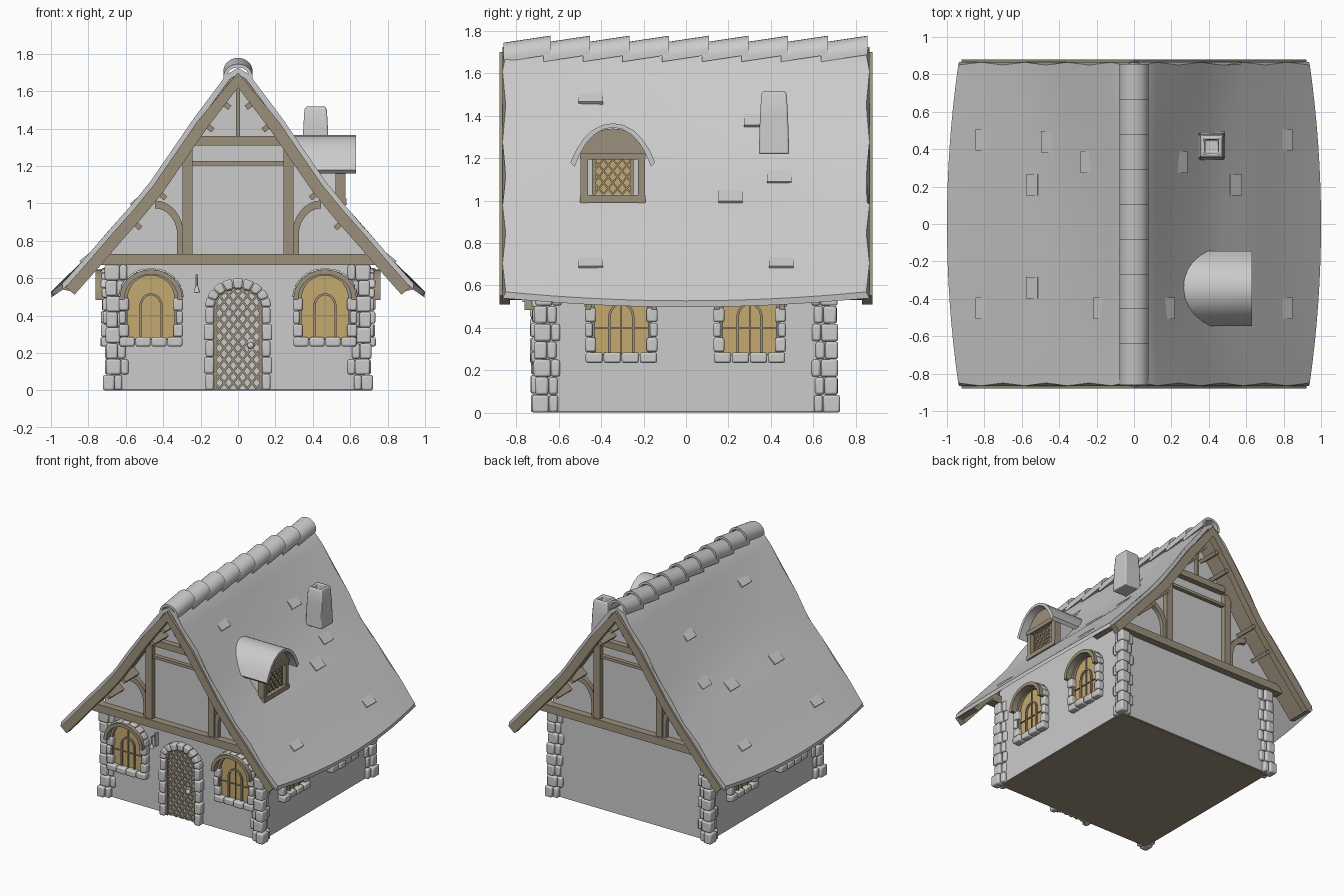
import bpy, bmesh, random
from math import sin, cos, pi, atan2, hypot
from mathutils import Matrix, Euler

if "Cube" in bpy.data.objects:
    bpy.data.objects.remove(bpy.data.objects["Cube"])

random.seed(4)

def material(name, rgb):
    m = bpy.data.materials.new(name)
    m.diffuse_color = (*rgb, 1)
    m.use_nodes = True
    m.node_tree.nodes["Principled BSDF"].inputs["Base Color"].default_value = m.diffuse_color
    return m

WOOD = material("wood", (0.33, 0.28, 0.20))
AMBER = material("amber_glass", (0.56, 0.40, 0.16))

def finish(name, bm, mat=None, bevel=0, angle=0.6):
    bmesh.ops.recalc_face_normals(bm, faces=bm.faces)
    me = bpy.data.meshes.new(name)
    bm.to_mesh(me)
    bm.free()
    ob = bpy.data.objects.new(name, me)
    bpy.context.collection.objects.link(ob)
    if mat:
        me.materials.append(mat)
    if bevel:
        b = ob.modifiers.new("bevel", 'BEVEL')
        b.width, b.segments = bevel, 2
    bpy.ops.object.select_all(action='DESELECT')
    ob.select_set(True)
    bpy.context.view_layer.objects.active = ob
    bpy.ops.object.shade_smooth_by_angle(angle=angle)

def box(bm, loc, size, rot=(0, 0, 0)):
    m = Matrix.Translation(loc) @ Euler(rot).to_matrix().to_4x4() @ Matrix.Diagonal((*size, 1))
    bmesh.ops.create_cube(bm, size=1, matrix=m)

def loft(bm, rings):
    vs = [[bm.verts.new(p) for p in r] for r in rings]
    n = len(vs[0])
    for a, b in zip(vs, vs[1:]):
        for i in range(n):
            bm.faces.new((a[i], a[(i + 1) % n], b[(i + 1) % n], b[i]))
    bm.faces.new(vs[0])
    bm.faces.new(vs[-1])

# 2D (u, z) shapes are put on a wall by a place(u, depth, z) function
def band(bm, A, B, place, d0, d1):
    loft(bm, [[place(a[0], d0, a[1]), place(b[0], d0, b[1]),
               place(b[0], d1, b[1]), place(a[0], d1, a[1])] for a, b in zip(A, B)])

def prism(bm, pts, place, d0, d1):
    loft(bm, [[place(u, d, z) for u, z in pts] for d in (d0, d1)])

def bar(bm, p, q, w, place, d0, d1):
    dx, dz = q[0] - p[0], q[1] - p[1]
    l = hypot(dx, dz)
    nx, nz = -dz / l * w / 2, dx / l * w / 2
    band(bm, [(p[0] + nx, p[1] + nz), (q[0] + nx, q[1] + nz)],
         [(p[0] - nx, p[1] - nz), (q[0] - nx, q[1] - nz)], place, d0, d1)

def arch(hw, z0, zs, rise, n=14):
    return ([(hw, z0)] + [(hw * cos(pi * i / n), zs + rise * sin(pi * i / n)) for i in range(n + 1)]
            + [(-hw, z0)])

def voussoirs(bm, outer, inner, zs, place, d0, d1, n):
    for i in range(n):
        a0, a1 = pi * (i + 0.04) / n, pi * (i + 0.96) / n
        pt = lambda s, a: (s[0] * cos(a), zs + s[1] * sin(a))
        band(bm, [pt(outer, a0), pt(outer, a1)], [pt(inner, a0), pt(inner, a1)],
             place, d0, d1 + random.uniform(-.008, .008))

def lattice(bm, inside, z0, z1, step, w, place, d0, d1):
    for s in (1, -1):
        for k in range(-30, 30):
            pts = [(s * ((z1 - z0) * t / 80 + k * step) * 0.8, z0 + (z1 - z0) * t / 80)
                   for t in range(81)]
            pts = [p for p in pts if inside(*p)]
            if len(pts) > 3:
                bar(bm, pts[0], pts[-1], w, place, d0, d1)

def wall(axis, sign, c=0):
    if axis == 'y':
        return lambda u, d, z: (c + u, sign * d, z)
    return lambda u, d, z: (sign * d, c + u, z)

# Roof profile, right half; the roof sags between the gables
P = [(0, 1.725), (.06, 1.69), (.12, 1.61), (.24, 1.45), (.36, 1.275), (.47, 1.115), (.58, .98),
     (.70, .845), (.82, .705), (.94, .57)]

def sag(x, y):
    x = min(abs(x), .56)
    return .06 * (1 - (y / .85) ** 2) * sin(pi * x / .56)

def offset(Q, k, d):
    if k == 0:
        return (0, Q[0][1] - d * 1.25)
    a, b = Q[k - 1], Q[min(k + 1, len(Q) - 1)]
    l = hypot(b[0] - a[0], b[1] - a[1])
    return (Q[k][0] + (b[1] - a[1]) / l * d, Q[k][1] - (b[0] - a[0]) / l * d)

def full(d, Q=P):
    r = [offset(Q, k, d) for k in range(len(Q))]
    if d == .03:  # plumb-cut eave of the shell
        r[-1] = (Q[-1][0] - .004, Q[-1][1] - .03)
    return [(-x, z) for x, z in r[:0:-1]] + r

def barge(d, peak):
    r = [(0, peak)] + [offset(P, k, d) for k in range(3, len(P))]
    return [(-x, z) for x, z in r[:0:-1]] + r

def roof_at(x, y=.85):
    for a, b in zip(P, P[1:]):
        if x <= b[0]:
            break
    s = (b[1] - a[1]) / (b[0] - a[0])
    return a[1] + s * (x - a[0]) - sag(x, y), atan2(s, 1)

def roof_x(z, y):
    return next(i / 500 for i in range(480) if roof_at(i / 500, y)[0] <= z)

# Roof shell with bowed eaves and stepped gable edges
bm = bmesh.new()
rings = []
for j in range(17):
    y = -.85 + 1.7 * j / 16
    e = .06 * (1 - (y / .85) ** 2)
    Q = P[:-1] + [(P[-1][0] + e, P[-1][1] - .7 * e)]
    pts = full(0, Q) + full(.03, Q)[::-1]
    end = {0: -1, 16: 1}.get(j, 0)
    rings.append([(x, y + end * .015 * (i % 2), z - sag(x, y)) for i, (x, z) in enumerate(pts)])
loft(bm, rings)
finish("roof", bm)

# Loose raised slates
bm = bmesh.new()
both = [(.81, .45), (.25, .33), (.54, .21), (.81, -.45), (.18, -.45)]
for s, x, y in [(s, *p) for p in both for s in (1, -1)] + [(1, .45, .44), (-1, .46, .44), (-1, .54, -.34)]:
    z, a = roof_at(x, y)
    box(bm, (s * x, y, z - .008), (.08, .115, .022), (0, s * (-a - .2), 0))
finish("loose_slates", bm)

# Ridge tiles, each tilted over the next
bm = bmesh.new()
for i in range(9):
    y0 = -.86 + .187 * i
    band(bm, arch(.078, 1.655, 1.675, .07), arch(.06, 1.655, 1.675, .052),
         lambda u, d, z: (u, y0 + d, z + .15 * d), 0, .22)
finish("ridge_tiles", bm)

# Plaster walls with gables, and floor
bm = bmesh.new()
gable = [p for p in full(.055) if abs(p[0]) < .65]
prism(bm, [(-.68, .005), (-.68, .8)] + gable + [(.68, .8), (.68, .005)], wall('y', 1), -.68, .68)
finish("walls", bm)
bm = bmesh.new()
box(bm, (0, 0, .01), (1.34, 1.34, .02))
finish("floor", bm, WOOD)

# Gable timbers, bargeboards and purlin ends on front and back
bm = bmesh.new()
for sg in (-1, 1):
    pl = wall('y', sg)
    band(bm, barge(.025, 1.70), barge(.088, 1.62), pl, .83, .88)
    band(bm, full(.03), full(.058), pl, .66, .84)
    bar(bm, (-.76, .70), (.76, .70), .06, pl, .66, .735)
    bar(bm, (-.24, 1.335), (.24, 1.335), .05, pl, .66, .725)
    bar(bm, (-.29, 1.215), (.29, 1.215), .022, pl, .66, .71)
    bar(bm, (0, 1.34), (0, 1.64), .02, pl, .66, .71)
    for s in (-1, 1):
        bar(bm, (s * .27, .72), (s * .27, 1.3), .055, pl, .66, .72)
        A, B = [], []
        for i in range(9):
            a = pi / 2 * i / 8
            for L, r in ((A, .155), (B, .12)):
                L.append((s * (.445 - r * cos(a)), .83 + r * 1.2 * sin(a)))
        A.insert(0, (s * .29, .73))
        B.insert(0, (s * .325, .73))
        band(bm, A, B, pl, .66, .71)
        for x in (.14, .23, .48, .61):
            z, a = roof_at(x)
            n = (sin(a), -cos(a))
            bar(bm, (s * (x + n[0] * .04), z + n[1] * .04),
                (s * (x + n[0] * .12), z + n[1] * .12), .028, pl, .67, .85)
finish("gable_timbers", bm, WOOD)

# Corner quoins
bm = bmesh.new()
for sx in (-1, 1):
    for sy in (-1, 1):
        for r in range(8):
            z, g = .042 + r * .084, (.012 if r == 0 else random.uniform(-.006, .004))
            w = .08 if r % 2 else .062
            v = .142 - w
            o = .71 + g
            box(bm, (sx * (o - w / 2), sy * (o + .005 - v / 2), z), (w, v, .083))
            box(bm, (sx * (o - w - .02), sy * (.70 + g - .03), z), (.042, .06, .08))
            box(bm, (sx * (.695 + g - .03), sy * (o - v - .018), z), (.06, .042, .08))
finish("corner_stones", bm, None, .011, 1.2)

# Arched windows, two in front and two on each side
glass, frame, stone = bmesh.new(), bmesh.new(), bmesh.new()
for pl in ([wall('y', -1, c) for c in (-.465, .465)]
           + [wall('x', s, c) for s in (-1, 1) for c in (-.305, .3)]):
    prism(glass, arch(.135, .27, .49, .13), pl, .6, .692)
    for w, t, z0, zs, h, d in ((.145, .02, .275, .49, .145, .715), (.168, .026, .485, .495, .152, .762),
                               (.062, .012, .28, .45, .07, .705)):
        band(frame, arch(w, z0, zs, h), arch(w - t, z0, zs, h - t), pl, .66, d)
    bar(frame, (-.13, .40), (.13, .40), .006, pl, .66, .70)
    bar(frame, (0, .28), (0, .61), .006, pl, .66, .70)
    voussoirs(stone, (.176, .162), (.15, .136), .495, pl, .66, .735, 9)
    for i in range(4):
        u = -.17 + .085 * i
        bar(stone, (u + .002, .26), (u + .083, .26), .05, pl, .66, .725 + random.uniform(0, .012))
    for s in (-1, 1):
        for i in range(3):
            w = .052 if i % 2 == 0 else .036
            u, z = s * (.171 - w / 2), .287 + i * .07
            bar(stone, (u, z), (u, z + .067), w, pl, .66, .722 + random.uniform(0, .012))
finish("window_glass", glass, AMBER)
finish("window_frames", frame, WOOD)

# Door with stone surround, lattice, handle
pl = wall('y', -1)
voussoirs(stone, (.178, .155), (.128, .1), .445, pl, .66, .73, 9)
for s in (-1, 1):
    for i in range(5):
        w = .055 if i % 2 else .045
        u, z = s * (.128 + w / 2), .002 + i * .089
        bar(stone, (u, z), (u, z + .086), w, pl, .66, .725 + random.uniform(-.005, .012))
finish("opening_stones", stone, None, .01, 1.2)
bm = bmesh.new()
prism(bm, arch(.13, .004, .445, .11), pl, .6, .69)
finish("door", bm)
bm = bmesh.new()
inside = lambda u, z: abs(u) < .122 and z < .445 + .1 * max(0, 1 - (u / .125) ** 2) ** .5
lattice(bm, inside, .01, .545, .062, .012, pl, .68, .703)
band(bm, arch(.13, .004, .445, .108), arch(.116, .004, .445, .094), pl, .66, .708)
finish("door_lattice", bm, WOOD)
bm = bmesh.new()
bmesh.ops.create_uvsphere(bm, u_segments=12, v_segments=8, radius=.018,
                          matrix=Matrix.Translation((.068, -.715, .24)))
box(bm, (.068, -.70, .245), (.03, .02, .06))
# Bell hook beside the door
box(bm, (-.22, -.70, .57), (.012, .04, .1))
box(bm, (-.22, -.73, .61), (.01, .07, .01))
bmesh.ops.create_cone(bm, cap_ends=True, segments=12, radius1=.018, radius2=.007, depth=.035,
                      matrix=Matrix.Translation((-.22, -.755, .54)))
box(bm, (-.22, -.755, .58), (.006, .006, .06))
finish("door_fittings", bm)

# Dormer: cheeks, timber front, lattice window, barrel hood
C = -.345
pl = wall('x', 1, C)
bm = bmesh.new()
prism(bm, [(.14, .99), (.14, 1.2), (.1, 1.28), (0, 1.33), (-.1, 1.28), (-.14, 1.2), (-.14, .99)], pl, .4, .54)
finish("dormer_body", bm)
bm = bmesh.new()
for s in (-1, 1):
    bar(bm, (s * .135, .99), (s * .135, 1.21), .035, pl, .52, .575)
    bar(bm, (s * .09, 1.03), (s * .09, 1.2), .015, pl, .52, .56)
bar(bm, (-.155, 1.01), (.155, 1.01), .035, pl, .52, .58)
bar(bm, (-.155, 1.21), (.155, 1.21), .03, pl, .52, .58)
prism(bm, arch(.155, 1.2, 1.21, .13), pl, .5, .567)
lattice(bm, lambda u, z: abs(u) < .085, 1.03, 1.2, .055, .008, pl, .53, .556)
finish("dormer_timbers", bm, WOOD)
bm = bmesh.new()
prism(bm, [(-.085, 1.03), (.085, 1.03), (.085, 1.2), (-.085, 1.2)], pl, .5, .547)
finish("dormer_glass", bm, AMBER)
bm = bmesh.new()
half = [(.2, 1.18), (.175, 1.235), (.14, 1.29), (.1, 1.33), (.05, 1.357), (0, 1.365)]
outer = half + [(-u, z) for u, z in half[-2::-1]]
inner = [(u * .9, z - .02) for u, z in outer]
band(bm, outer, inner, lambda u, d, z: (.63 if d else roof_x(z, C) - .02, C + u, z), 0, 1)
finish("dormer_hood", bm)

# Hollow tapered chimney
bm = bmesh.new()
loft(bm, [[(.415 + a * r, .415 + b * r, z) for a, b in ((1, 1), (-1, 1), (-1, -1), (1, -1))]
          for r, z in ((.072, 1.22), (.066, 1.4), (.06, 1.5), (.05, 1.52), (.036, 1.515), (.034, 1.42))])
finish("chimney", bm, None, .008, .7)
